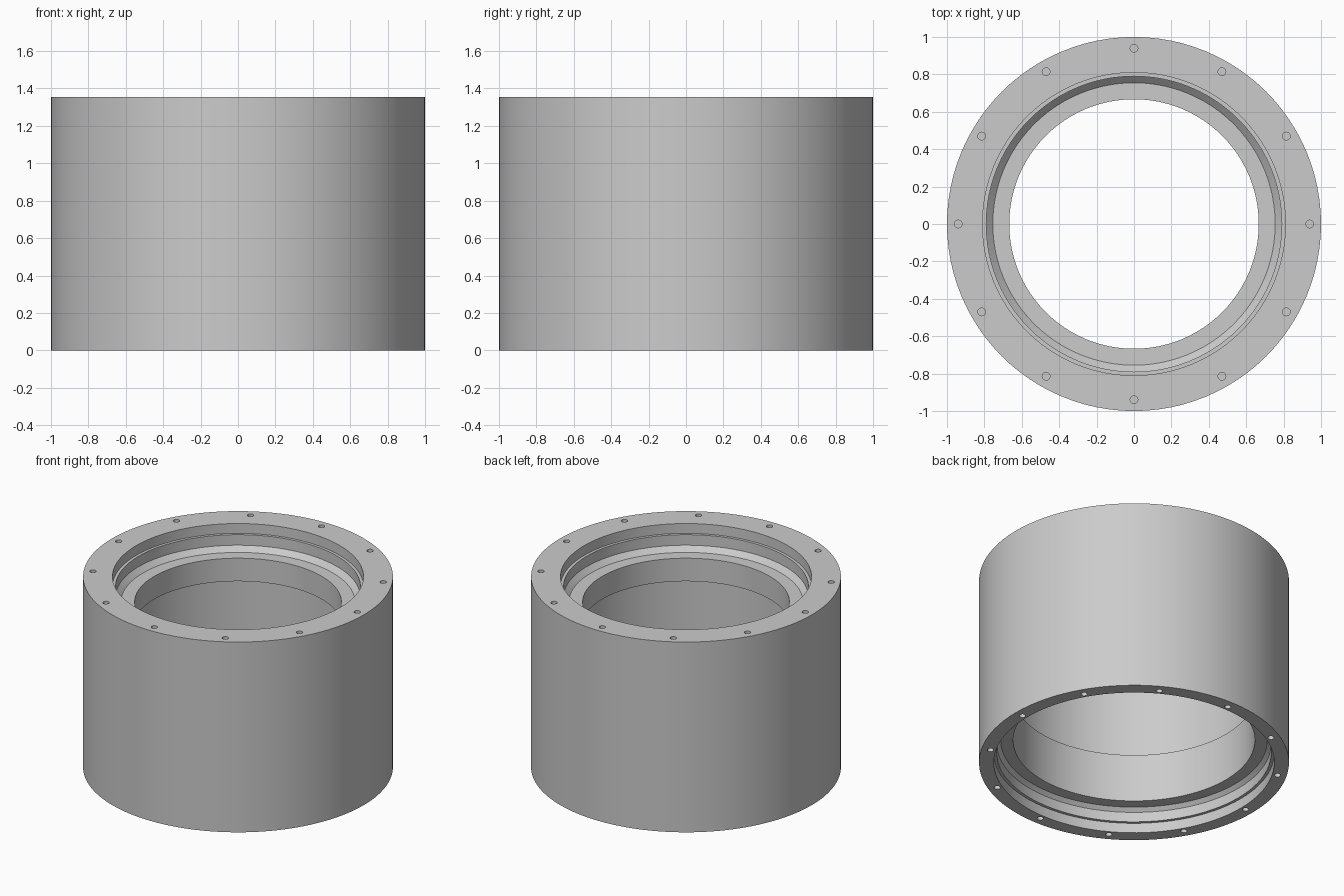
import bpy, bmesh, math

if "Cube" in bpy.data.objects:
    bpy.data.objects.remove(bpy.data.objects["Cube"])

HEIGHT = 1.355
SEGMENTS = 96

grey = bpy.data.materials.new("plain grey")
grey.diffuse_color = (0.6, 0.6, 0.6, 1)
grey.use_nodes = True
grey.node_tree.nodes["Principled BSDF"].inputs["Base Color"].default_value = grey.diffuse_color

# Half section of the housing as (radius, height), outer wall first, then the bore
section = [
    (1.0, 0.0), (1.0, HEIGHT),
    # upper seat: stepped counterbore with a chamfered floor
    (0.81, HEIGHT), (0.81, HEIGHT - 0.07), (0.79, HEIGHT - 0.07),
    (0.79, HEIGHT - 0.145), (0.755, HEIGHT - 0.18), (0.667, HEIGHT - 0.18),
    # upper lip, inner chamber, lower lip
    (0.667, HEIGHT - 0.344), (0.83, HEIGHT - 0.344), (0.83, 0.506), (0.78, 0.506),
    # lower seat
    (0.78, 0.165), (0.86, 0.165), (0.885, 0.14), (0.885, 0.07),
    (0.905, 0.07), (0.905, 0.0),
]


def lathe(name, points):
    """Revolve a closed section about the z axis."""
    bm = bmesh.new()
    rings = []
    for i in range(SEGMENTS):
        a = 2 * math.pi * i / SEGMENTS
        rings.append([bm.verts.new((r * math.cos(a), r * math.sin(a), z)) for r, z in points])
    n = len(points)
    for i in range(SEGMENTS):
        a, b = rings[i], rings[(i + 1) % SEGMENTS]
        for j in range(n):
            k = (j + 1) % n
            bm.faces.new((a[j], b[j], b[k], a[k]))
    bmesh.ops.recalc_face_normals(bm, faces=bm.faces)
    mesh = bpy.data.meshes.new(name)
    bm.to_mesh(mesh)
    bm.free()
    obj = bpy.data.objects.new(name, mesh)
    bpy.context.collection.objects.link(obj)
    mesh.materials.append(grey)
    return obj


housing = lathe("housing", section)

# Bolt hole drills: twelve on each end face, joined in one cutter
bm = bmesh.new()
for z in (0.0, HEIGHT):
    for i in range(12):
        a = math.radians(30 * i)
        made = bmesh.ops.create_cone(bm, cap_ends=True, segments=16,
                                     radius1=0.021, radius2=0.021, depth=0.24)
        bmesh.ops.translate(bm, verts=made["verts"],
                            vec=(0.94 * math.cos(a), 0.94 * math.sin(a), z))
mesh = bpy.data.meshes.new("bolt_hole_cutter")
bm.to_mesh(mesh)
bm.free()
mesh.materials.append(grey)
cutter = bpy.data.objects.new("bolt_hole_cutter", mesh)
bpy.context.collection.objects.link(cutter)

bpy.context.view_layer.objects.active = housing
housing.select_set(True)
cut = housing.modifiers.new("bolt holes", "BOOLEAN")
cut.operation = "DIFFERENCE"
cut.solver = "EXACT"
cut.object = cutter
bpy.ops.object.modifier_apply(modifier=cut.name)
bpy.data.objects.remove(cutter)

bpy.ops.object.shade_smooth_by_angle(angle=math.radians(30))
